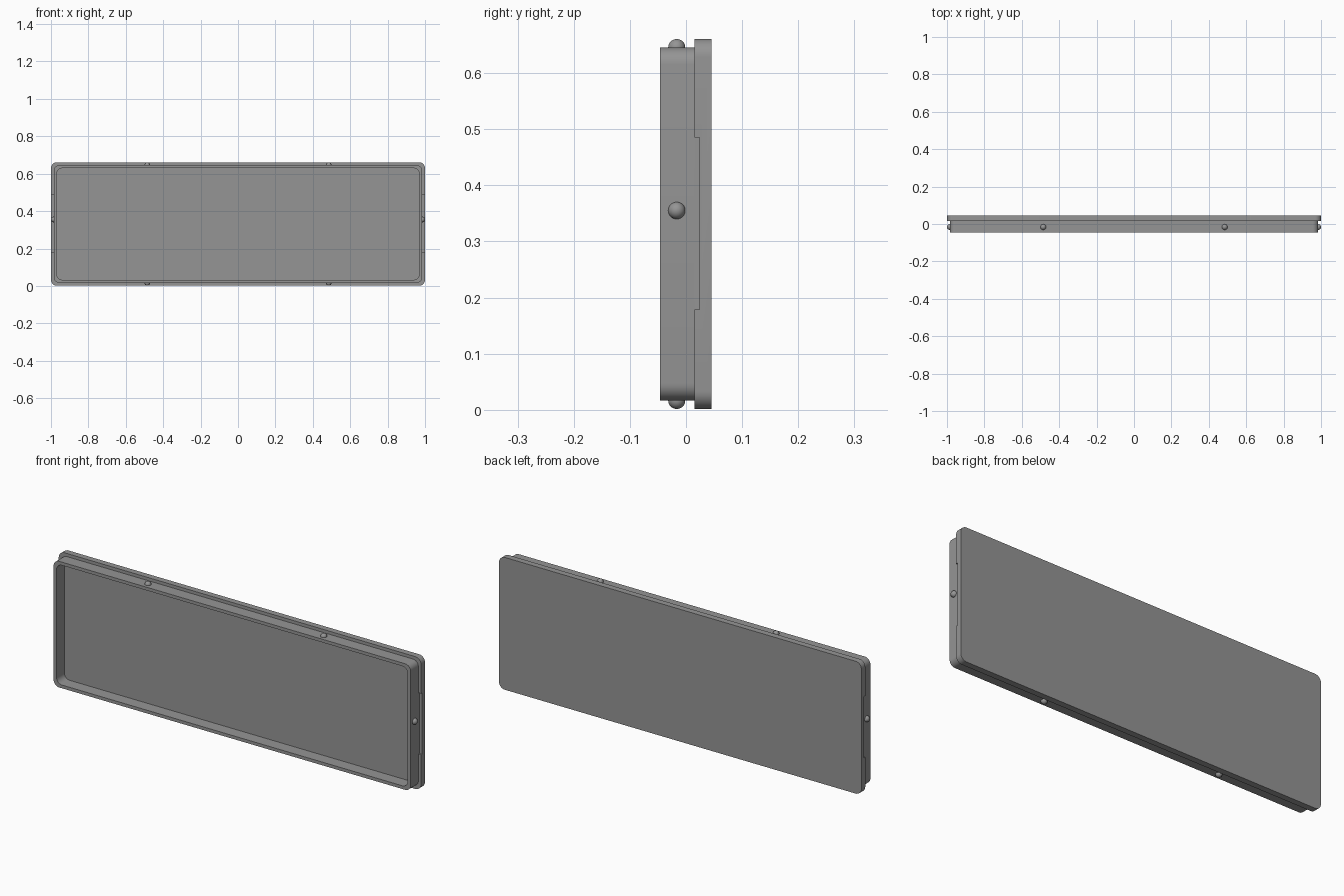
import bpy, bmesh, math

if "Cube" in bpy.data.objects:
    bpy.data.objects.remove(bpy.data.objects["Cube"])

grey = bpy.data.materials.new("mid grey")
grey.diffuse_color = (0.3, 0.3, 0.3, 1)
grey.use_nodes = True
grey.node_tree.nodes["Principled BSDF"].inputs["Base Color"].default_value = grey.diffuse_color
MID_Z = 0.331


def outline(hx, hz, r, seg=8):
    """Rounded rectangle in the x-z plane."""
    pts = []
    for k, (sx, sz) in enumerate([(1, 1), (-1, 1), (-1, -1), (1, -1)]):
        for i in range(seg + 1):
            a = math.pi / 2 * (k + i / seg)
            pts.append((sx * (hx - r) + r * math.cos(a),
                        MID_Z + sz * (hz - r) + r * math.sin(a)))
    return pts


def finish(name, bm):
    bmesh.ops.recalc_face_normals(bm, faces=bm.faces)
    me = bpy.data.meshes.new(name)
    bm.to_mesh(me)
    bm.free()
    ob = bpy.data.objects.new(name, me)
    bpy.context.collection.objects.link(ob)
    me.materials.append(grey)
    bpy.ops.object.select_all(action='DESELECT')
    ob.select_set(True)
    bpy.context.view_layer.objects.active = ob
    bpy.ops.object.shade_smooth_by_angle(angle=math.radians(30))
    return ob


def ring(bm, pts, y):
    return [bm.verts.new((x, y, z)) for x, z in pts]


def bridge(bm, a, b):
    n = len(a)
    for i in range(n):
        bm.faces.new((a[i], a[(i + 1) % n], b[(i + 1) % n], b[i]))


# Back plate
bm = bmesh.new()
pts = outline(1.0, 0.33, 0.032)
a, b = ring(bm, pts, 0.015), ring(bm, pts, 0.0455)
bridge(bm, a, b)
bm.faces.new(a)
bm.faces.new(b)
plate = finish("back_plate", bm)

# Shallow finger notches in both ends of the plate
for side, sx in (("left", -1), ("right", 1)):
    bpy.ops.mesh.primitive_cube_add(size=1, location=(sx * 1.01, 0.009, 0.332))
    cutter = bpy.context.object
    cutter.name = side + "_notch_cutter"
    cutter.scale = (0.05, 0.03, 0.306)
    cutter.hide_render = True
    cutter.hide_set(True)
    cut = plate.modifiers.new(side + "_notch", 'BOOLEAN')
    cut.object = cutter
    cut.operation = 'DIFFERENCE'
    cut.solver = 'EXACT'

# Raised rim, open towards the front
bm = bmesh.new()
outer, inner = outline(0.985, 0.3145, 0.03), outline(0.969, 0.2985, 0.03)
rings = [ring(bm, outer, 0.015), ring(bm, outer, -0.0465),
         ring(bm, inner, -0.0465), ring(bm, inner, 0.015)]
for i in range(4):
    bridge(bm, rings[i], rings[(i + 1) % 4])
finish("rim", bm)

# Round snap bumps around the rim
spots = {"top": [(x, 0.6455) for x in (-0.485, 0.485)],
         "bottom": [(x, 0.0165) for x in (-0.485, 0.485)],
         "end": [(x, 0.355) for x in (-0.985, 0.985)]}
for place, centres in spots.items():
    for side, (x, z) in zip(("left", "right"), centres):
        bm = bmesh.new()
        bmesh.ops.create_uvsphere(bm, u_segments=24, v_segments=16, radius=0.0152)
        ob = finish(f"{place}_{side}_bump", bm)
        ob.location = (x, -0.0165, z)
